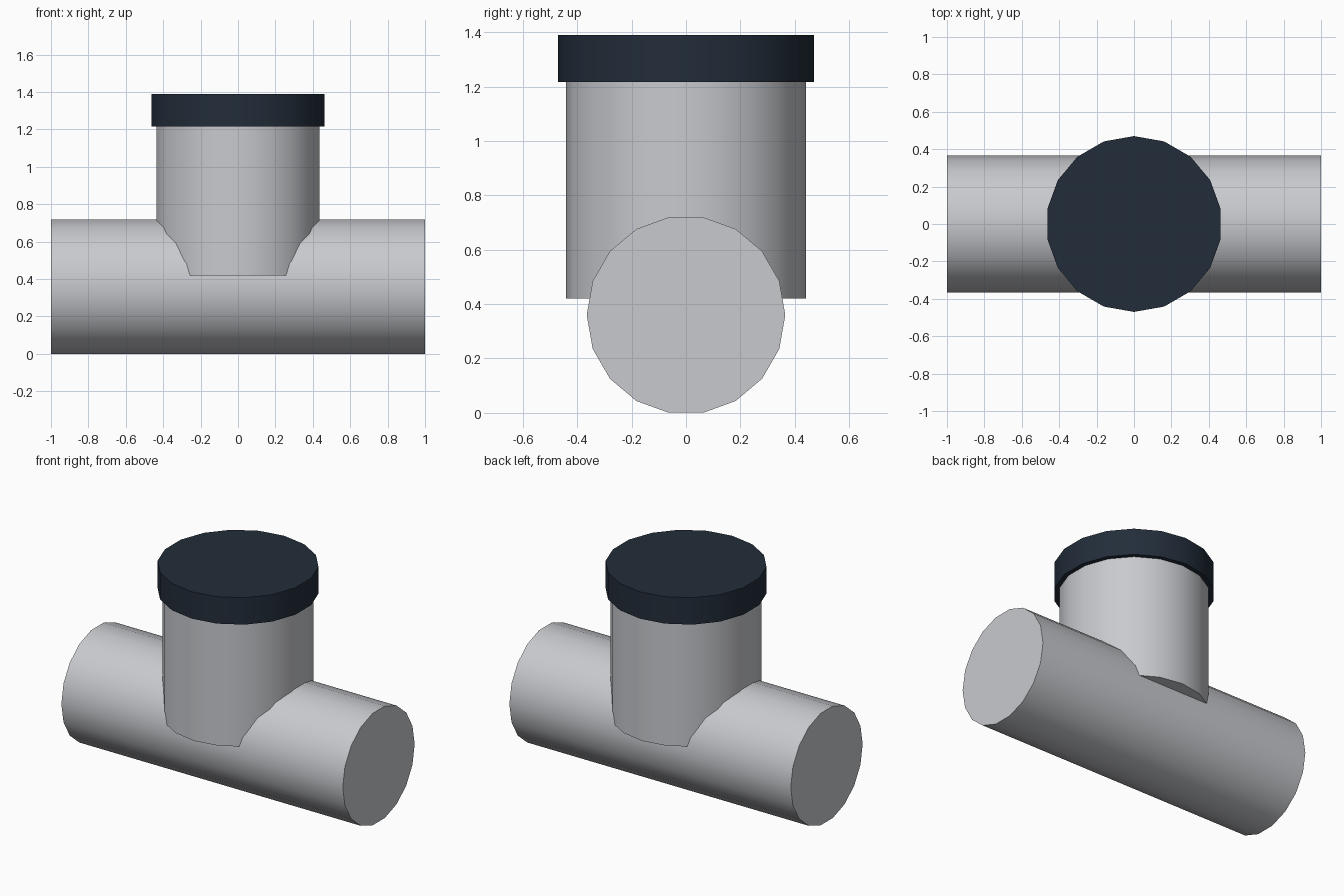
import bpy
import math

cube = bpy.data.objects.get("Cube")
if cube:
    bpy.data.objects.remove(cube, do_unlink=True)


def material(name, color):
    mat = bpy.data.materials.new(name)
    mat.use_nodes = True
    mat.diffuse_color = color
    mat.node_tree.nodes["Principled BSDF"].inputs["Base Color"].default_value = color
    return mat


def cylinder(name, radius, length, location, mat, tilt=0):
    bpy.ops.mesh.primitive_cylinder_add(vertices=18, radius=radius, depth=length,
                                        location=location, rotation=(0, tilt, 0))
    obj = bpy.context.object
    obj.name = name
    obj.data.materials.append(mat)
    bpy.ops.object.shade_smooth_by_angle(angle=math.radians(30))
    return obj


def upright(name, radius, bottom, top, mat):
    return cylinder(name, radius, top - bottom, (0, 0, (bottom + top) / 2), mat)


pipe_grey = material("pipe grey", (0.58, 0.59, 0.62, 1))
cap_navy = material("cap navy", (0.016, 0.026, 0.042, 1))

# Horizontal main pipe, lying along x on the ground
cylinder("main_pipe", 0.365, 2.0, (0, 0, 0.36), pipe_grey, tilt=math.pi / 2)

# Upright branch, wider than the main pipe, and its cap
upright("branch_pipe", 0.442, 0.42, 1.25, pipe_grey)
upright("branch_cap", 0.47, 1.217, 1.39, cap_navy)
